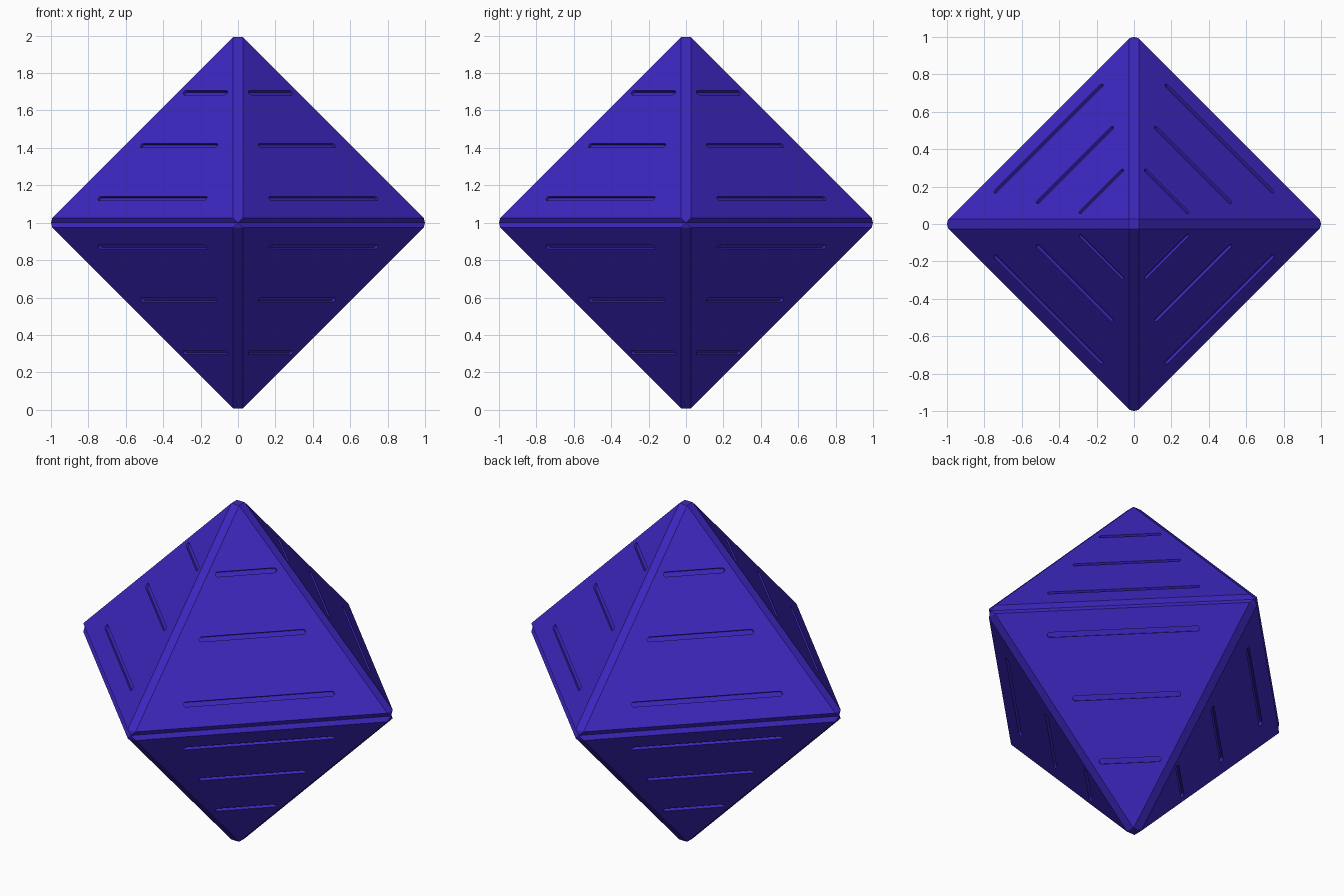
import bpy, bmesh, math
from mathutils import Matrix, Vector

if "Cube" in bpy.data.objects:
    bpy.data.objects.remove(bpy.data.objects["Cube"])

H = 1.044         # half diagonal of the octahedron before its edges are cut
BEVEL = 0.0313    # chamfer width
SLOT_W, SLOT_D = 0.027, 0.015
SLOTS = [(0.13, 0.82), (0.413, 0.58), (0.695, 0.333)]   # height above middle, length

indigo = bpy.data.materials.new("indigo")
indigo.diffuse_color = (0.045, 0.02, 0.52, 1)
indigo.use_nodes = True
indigo.node_tree.nodes["Principled BSDF"].inputs["Base Color"].default_value = indigo.diffuse_color


def make(name, bm):
    bmesh.ops.recalc_face_normals(bm, faces=bm.faces)
    me = bpy.data.meshes.new(name)
    bm.to_mesh(me)
    bm.free()
    me.materials.append(indigo)
    ob = bpy.data.objects.new(name, me)
    ob.location.z = 1
    bpy.context.collection.objects.link(ob)
    return ob


def add_slot(bm, matrix, length):
    """Round-ended prism, long axis x, straddling the local plane z = 0."""
    r, half, n = SLOT_W / 2, length / 2 - SLOT_W / 2, 6
    ring = []
    for side, start in ((1, -math.pi / 2), (-1, math.pi / 2)):
        for i in range(n + 1):
            a = start + math.pi * i / n
            ring.append((side * half + r * math.cos(a), r * math.sin(a)))
    low = bm.faces.new([bm.verts.new(matrix @ Vector((x, y, -SLOT_D))) for x, y in ring])
    ext = bmesh.ops.extrude_face_region(bm, geom=[low], use_keep_orig=True)
    top = [v for v in ext["geom"] if isinstance(v, bmesh.types.BMVert)]
    up = (matrix.to_3x3() @ Vector((0, 0, 1))).normalized()
    bmesh.ops.translate(bm, verts=top, vec=up * (SLOT_D + 0.02))


# Slot cutters: three on each of the four upper faces
bm = bmesh.new()
for k in range(4):
    turn = Matrix.Rotation(k * math.pi / 2, 4, 'Z')
    for z, length in SLOTS:
        c = (H - z) / 2
        along = Vector((1, 1, 0)).normalized()
        normal = Vector((1, -1, 1)).normalized()
        across = normal.cross(along)
        m = Matrix((along, across, normal)).transposed().to_4x4()
        m.translation = (c, -c, z)
        add_slot(bm, turn @ m, length)
cutter = make("slot_cutter", bm)
cutter.hide_render = True
cutter.hide_viewport = False
cutter.display_type = 'WIRE'

# Upper pyramid with all edges chamfered, mirrored below (leaves a V groove between)
bm = bmesh.new()
bmesh.ops.create_cone(bm, cap_ends=True, segments=4, radius1=H, radius2=0, depth=H,
                      matrix=Matrix.Translation((0, 0, H / 2)))
bmesh.ops.remove_doubles(bm, verts=bm.verts, dist=1e-4)
body = make("octahedron_body", bm)
bev = body.modifiers.new("chamfer", 'BEVEL')
bev.width = BEVEL
bev.segments = 1
bev.limit_method = 'NONE'
cut = body.modifiers.new("slots", 'BOOLEAN')
cut.operation = 'DIFFERENCE'
cut.solver = 'EXACT'
cut.object = cutter
mir = body.modifiers.new("lower_half", 'MIRROR')
mir.use_axis = (False, False, True)
mir.use_mirror_merge = False
